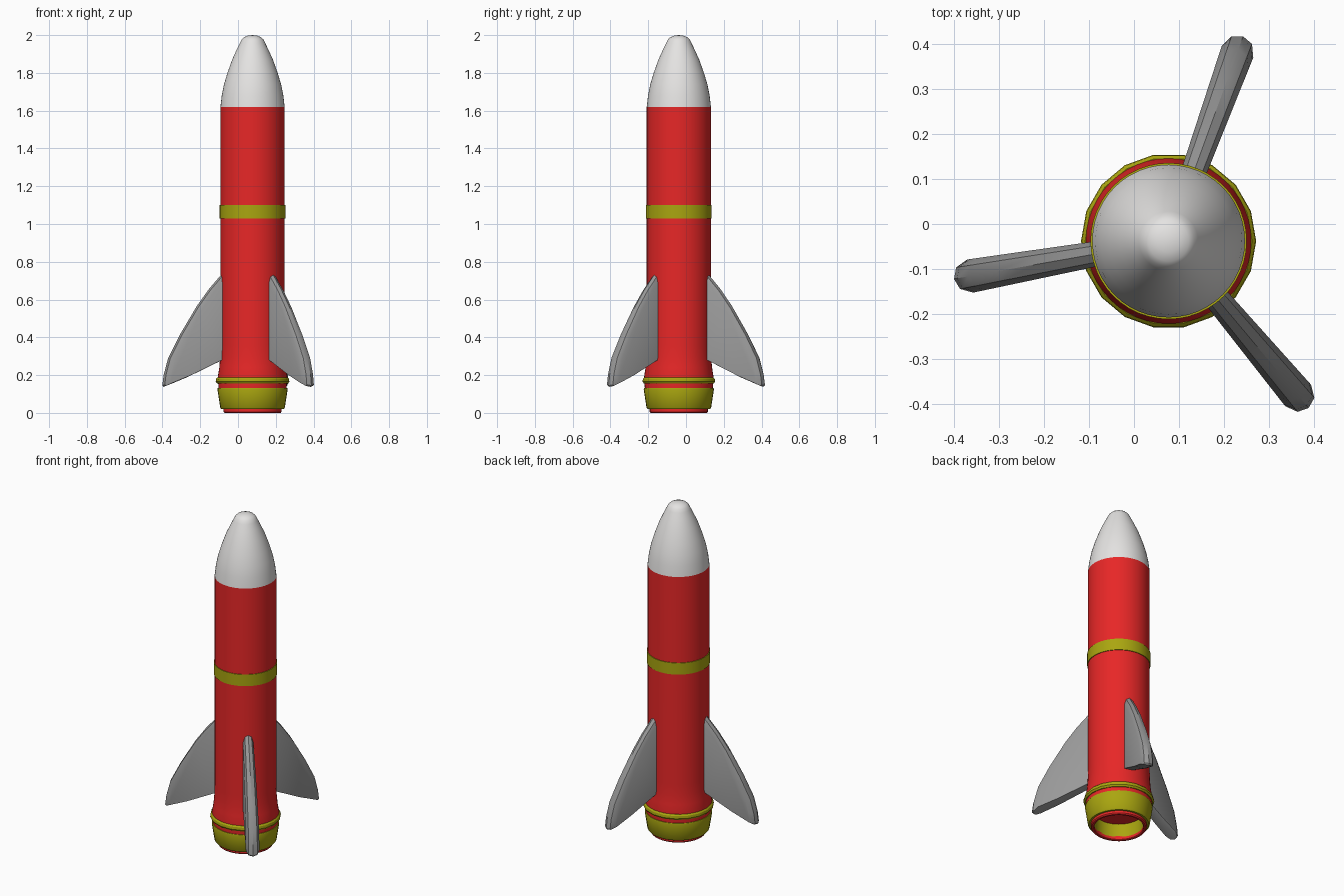
import bpy, bmesh, math
from mathutils import Matrix

cube = bpy.data.objects.get("Cube")
if cube:
    bpy.data.objects.remove(cube, do_unlink=True)

CX, CY = 0.077, -0.038   # axis of the fuselage


def material(name, rgb):
    m = bpy.data.materials.new(name)
    m.use_nodes = True
    m.diffuse_color = (*rgb, 1)
    m.node_tree.nodes["Principled BSDF"].inputs["Base Color"].default_value = (*rgb, 1)
    return m


RED = material("red paint", (0.8, 0.02, 0.02))
YELLOW = material("olive yellow", (0.40, 0.38, 0.005))
GREY = material("fin grey", (0.32, 0.32, 0.32))
WHITE = material("nose white", (0.78, 0.77, 0.76))


def finish(bm, name, mat, angle):
    bmesh.ops.recalc_face_normals(bm, faces=bm.faces)
    mesh = bpy.data.meshes.new(name)
    bm.to_mesh(mesh)
    bm.free()
    mesh.materials.append(mat)
    obj = bpy.data.objects.new(name, mesh)
    bpy.context.collection.objects.link(obj)
    bpy.ops.object.select_all(action="DESELECT")
    obj.select_set(True)
    bpy.context.view_layer.objects.active = obj
    bpy.ops.object.shade_smooth_by_angle(angle=math.radians(angle))
    return obj


def lathe(name, mat, profile, sides=48, closed=False, angle=30):
    """Spin a (radius, height) profile around the fuselage axis."""
    bm = bmesh.new()
    verts = [bm.verts.new((r, 0, z)) for r, z in profile]
    pairs = list(zip(verts, verts[1:] + verts[:1]))
    edges = [bm.edges.new(p) for p in (pairs if closed else pairs[:-1])]
    bmesh.ops.spin(bm, geom=verts + edges, axis=(0, 0, 1), cent=(0, 0, 0),
                   angle=math.tau, steps=sides, use_merge=True)
    bmesh.ops.remove_doubles(bm, verts=bm.verts, dist=0.0001)
    bm.transform(Matrix.Translation((CX, CY, 0)))
    return finish(bm, name, mat, angle)


# Fuselage with a flared foot, nose cone and bands
lathe("fuselage", RED, [(0, 0.1), (0.15, 0.1), (0.18, 0.13), (0.184, 0.19), (0.176, 0.24),
                        (0.171, 0.3), (0.17, 0.36), (0.17, 1.62), (0, 1.62)])
lathe("nose_cone", WHITE, [(0.17, 1.62), (0.163, 1.68), (0.151, 1.74), (0.133, 1.8),
                           (0.108, 1.87), (0.083, 1.925), (0.066, 1.96), (0.057, 1.978),
                           (0.045, 1.989), (0.025, 1.997), (0, 2.0)], angle=60)
lathe("middle_band", YELLOW, [(0.16, 1.03), (0.174, 1.03), (0.174, 1.1), (0.16, 1.1)],
      closed=True)
lathe("foot_ring", YELLOW, [(0.17, 0.155), (0.188, 0.155), (0.195, 0.165), (0.193, 0.18),
                            (0.186, 0.188), (0.17, 0.188)], sides=18, closed=True)

# Engine skirt, red exhaust rim and the hollow behind it
lathe("engine_skirt", YELLOW, [(0.135, 0.02), (0.165, 0.02), (0.171, 0.028),
                               (0.186, 0.125), (0.184, 0.132), (0.135, 0.132)],
      sides=36, closed=True)
lathe("exhaust_rim", RED, [(0.135, 0.025), (0.135, 0.004), (0.139, 0), (0.149, 0),
                           (0.154, 0.006), (0.154, 0.025)], sides=36, closed=True)

# Three swept fins: stacked outlines that shrink towards the flat sides
OUTLINE = [(0.12, 0.73), (0.17, 0.73), (0.235, 0.655), (0.3, 0.565), (0.39, 0.415),
           (0.454, 0.29), (0.478, 0.2), (0.485, 0.145), (0.478, 0.138), (0.362, 0.185),
           (0.17, 0.277), (0.12, 0.29)]
LAYERS = [(-1, 0.9), (-0.65, 0.975), (0, 1), (0.65, 0.975), (1, 0.9)]


def fin(name, degrees):
    bm = bmesh.new()
    loops = []
    for side, size in LAYERS:
        loop = []
        for r, z in OUTLINE:
            radius = 0.12 + (r - 0.12) * size
            half = 0.028 + 0.03 * (r - 0.17)
            loop.append(bm.verts.new((radius, side * half, 0.33 + (z - 0.33) * size)))
        loops.append(loop)
    for a, b in zip(loops, loops[1:]):
        for i in range(len(a)):
            j = (i + 1) % len(a)
            bm.faces.new((a[i], a[j], b[j], b[i]))
    bm.faces.new(loops[0])
    bm.faces.new(loops[-1])
    bm.transform(Matrix.Translation((CX, CY, 0)) @ Matrix.Rotation(math.radians(degrees), 4, "Z"))
    return finish(bm, name, GREY, 35)


for name, degrees in (("back_fin", 70), ("right_fin", 190), ("front_left_fin", 310)):
    fin(name, degrees)
